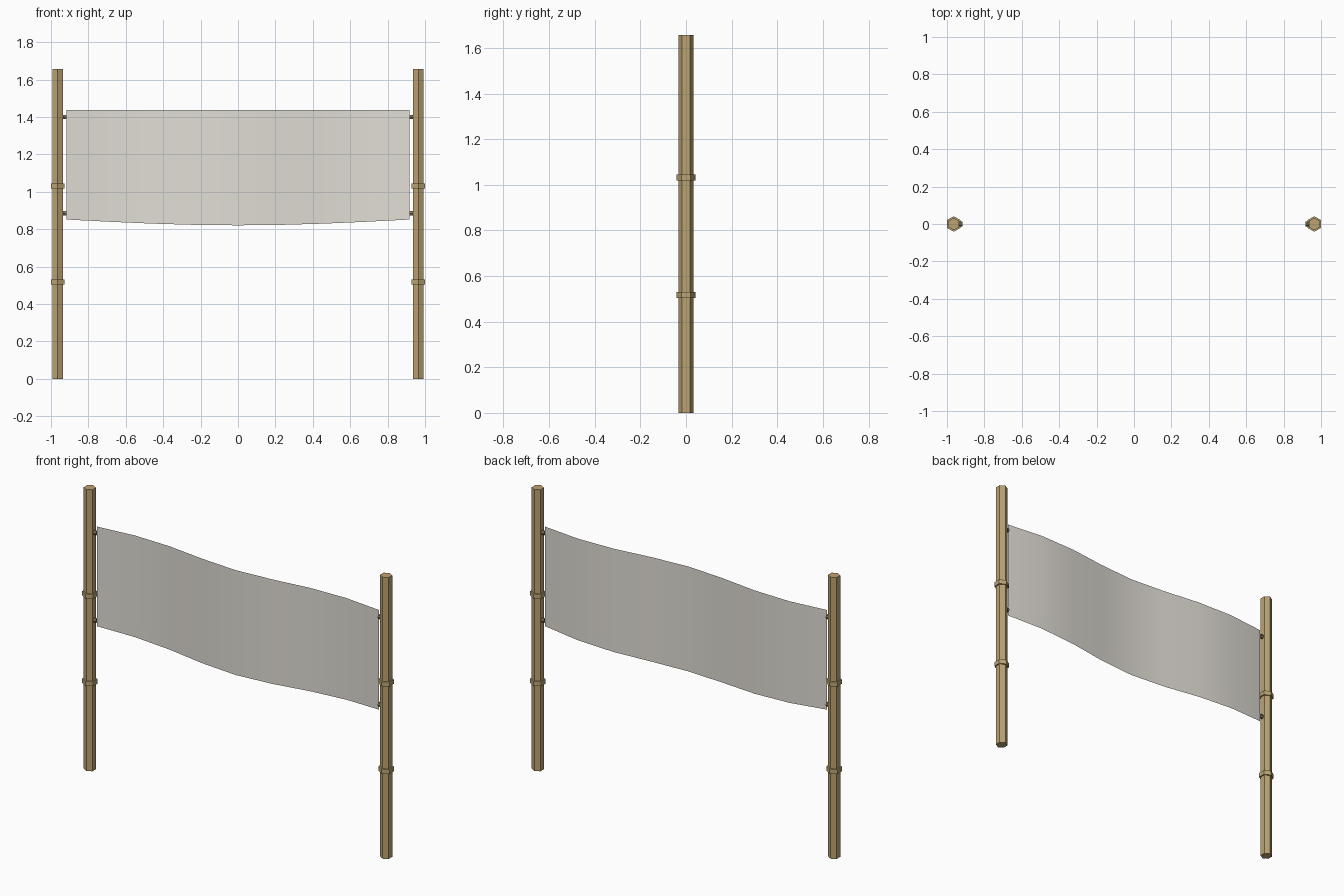
import bpy, bmesh, math
from mathutils import Matrix

if "Cube" in bpy.data.objects:
    bpy.data.objects.remove(bpy.data.objects["Cube"])


def material(name, color):
    m = bpy.data.materials.new(name)
    m.diffuse_color = (*color, 1)
    m.use_nodes = True
    m.node_tree.nodes["Principled BSDF"].inputs["Base Color"].default_value = m.diffuse_color
    return m


WOOD = material("wood", (0.50, 0.37, 0.17))
CORD = material("cord", (0.26, 0.20, 0.11))
CLOTH = material("cloth", (0.76, 0.73, 0.67))


def finish(bm, name, mat):
    me = bpy.data.meshes.new(name)
    bm.to_mesh(me)
    bm.free()
    me.materials.append(mat)
    ob = bpy.data.objects.new(name, me)
    bpy.context.collection.objects.link(ob)
    return ob


def prism(name, r, length, loc, mat, along_x=False):
    # six-sided prism, corners facing front and back
    bm = bmesh.new()
    bmesh.ops.create_cone(bm, cap_ends=True, segments=6, radius1=r, radius2=r, depth=length)
    # force the corner onto the y axis whatever the primitive's start angle
    v = bm.verts[:][0].co
    turn = math.pi / 2 - math.atan2(v.y, v.x)
    rot = Matrix.Rotation(turn, 4, 'Z')
    if along_x:
        rot = Matrix.Rotation(math.pi / 2, 4, 'Y') @ rot
    bm.transform(Matrix.Translation(loc) @ rot)
    return finish(bm, name, mat)


POLE_X, POLE_H = 0.964, 1.656

for side, label in ((-1, "left"), (1, "right")):
    x = side * POLE_X
    # upright pole
    prism(f"{label}_pole", 0.033, POLE_H, (x, 0, POLE_H / 2), WOOD)
    # raised rings on the pole
    for z, where in ((0.517, "lower"), (1.031, "upper")):
        prism(f"{label}_{where}_ring", 0.0415, 0.026, (x, 0, z), WOOD)
    # short ties holding the cloth
    for z, where in ((0.885, "lower"), (1.40, "upper")):
        prism(f"{label}_{where}_tie", 0.013, 0.04, (side * 0.937, 0, z), CORD, True)

# rippled cloth sheet with a sagging lower edge
bm = bmesh.new()
N, ROWS, HALF = 8, 4, 0.918
grid = []
for i in range(N + 1):
    t = i / N
    y = 0.026 * math.sin(3 * math.pi * t)
    low = 0.852 - 0.031 * math.sin(math.pi * t)
    grid.append([bm.verts.new((HALF * (2 * t - 1), y, low + (1.438 - low) * j / ROWS))
                 for j in range(ROWS + 1)])
for a, b in zip(grid, grid[1:]):
    for j in range(ROWS):
        f = bm.faces.new((a[j], b[j], b[j + 1], a[j + 1]))
        f.smooth = True
finish(bm, "banner_cloth", CLOTH)
